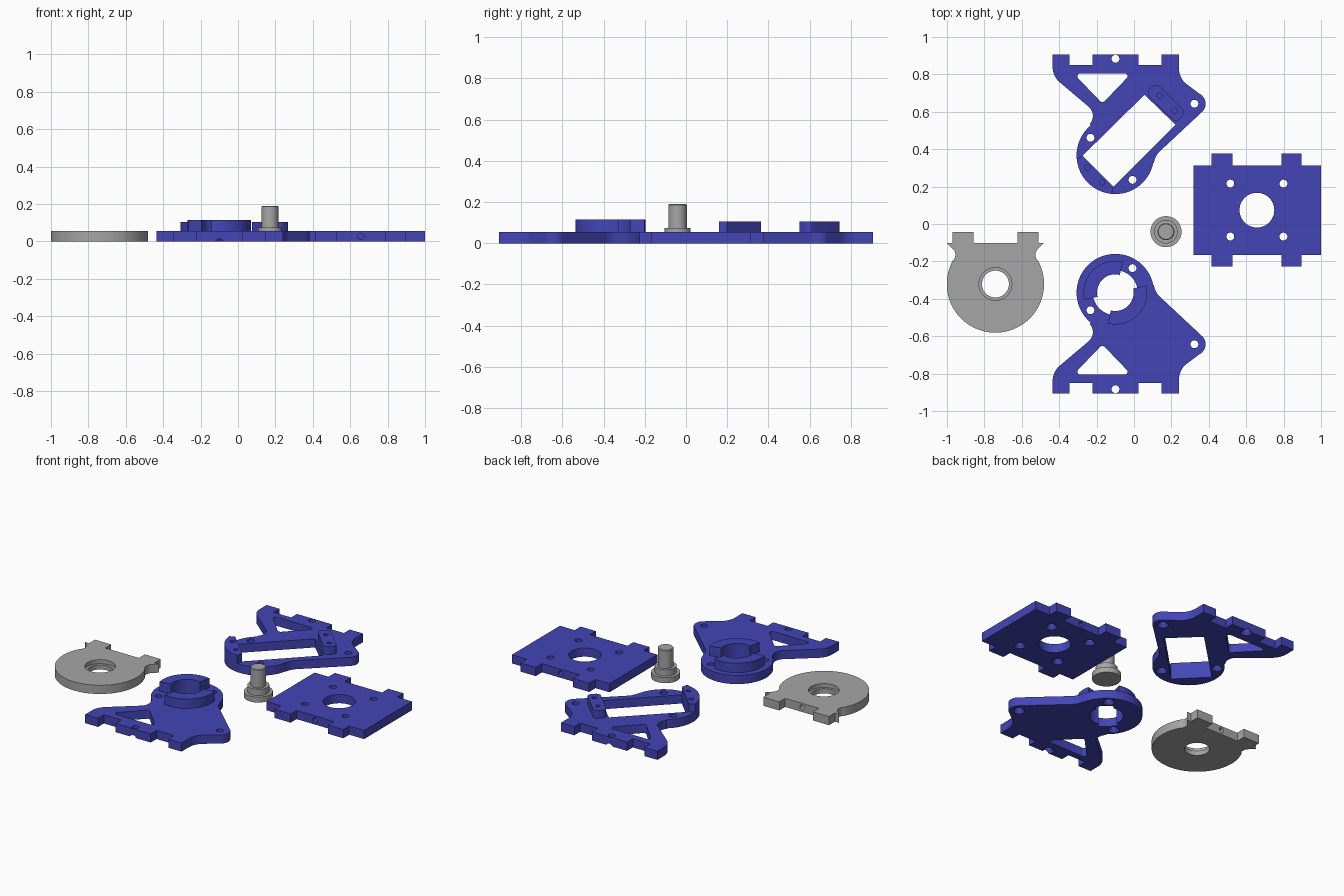
import bpy, bmesh, math

if "Cube" in bpy.data.objects:
    bpy.data.objects.remove(bpy.data.objects["Cube"])

T = 0.055                      # plate thickness


def material(name, rgb):
    m = bpy.data.materials.new(name)
    m.diffuse_color = (*rgb, 1)
    m.use_nodes = True
    m.node_tree.nodes["Principled BSDF"].inputs["Base Color"].default_value = m.diffuse_color
    return m


BLUE = material("blue", (0.056, 0.06, 0.47))
GREY = material("grey", (0.38, 0.38, 0.38))


def arc(cx, cy, r, a0, a1, n=24):
    return [(cx + r * math.cos(math.radians(a0 + (a1 - a0) * i / n)),
             cy + r * math.sin(math.radians(a0 + (a1 - a0) * i / n))) for i in range(n + 1)]


def circle(cx, cy, r, n=32):
    return arc(cx, cy, r, 0, 360, n)[:-1]


def flip(pts):
    return [(x, -y) for x, y in pts]


def smooth(ob):
    bpy.ops.object.select_all(action='DESELECT')
    ob.select_set(True)
    bpy.context.view_layer.objects.active = ob
    bpy.ops.object.shade_smooth_by_angle(angle=math.radians(30))


def plate(name, loops, z0, z1, mat):
    """Extrude an outline (first loop) with holes (other loops)."""
    cu = bpy.data.curves.new(name, 'CURVE')
    cu.dimensions, cu.fill_mode, cu.extrude = '2D', 'BOTH', (z1 - z0) / 2
    for pts in loops:
        s = cu.splines.new('POLY')
        s.points.add(len(pts) - 1)
        for p, (x, y) in zip(s.points, pts):
            p.co = (x, y, 0, 1)
        s.use_cyclic_u = True
    tmp = bpy.data.objects.new("tmp", cu)
    bpy.context.collection.objects.link(tmp)
    dg = bpy.context.evaluated_depsgraph_get()
    me = bpy.data.meshes.new_from_object(tmp.evaluated_get(dg))
    bpy.data.objects.remove(tmp)
    bm = bmesh.new()
    bm.from_mesh(me)
    bmesh.ops.remove_doubles(bm, verts=bm.verts, dist=1e-5)
    bmesh.ops.translate(bm, verts=bm.verts, vec=(0, 0, (z0 + z1) / 2))
    bmesh.ops.recalc_face_normals(bm, faces=bm.faces)
    bm.to_mesh(me)
    bm.free()
    me.materials.clear()
    me.materials.append(mat)
    ob = bpy.data.objects.new(name, me)
    bpy.context.collection.objects.link(ob)
    smooth(ob)
    return ob


def drill(ob, loc, r1, r2, depth, rot=(0, 0, 0)):
    """Cut a cylinder or cone out of a part."""
    bpy.ops.mesh.primitive_cone_add(vertices=32, radius1=r1, radius2=r2, depth=depth,
                                    location=loc, rotation=rot)
    c = bpy.context.object
    c.name = ob.name + "_cutter"
    c.data.materials.append(ob.data.materials[0])
    c.hide_render = True
    c.hide_set(True)
    m = ob.modifiers.new("drill", 'BOOLEAN')
    m.operation, m.object = 'DIFFERENCE', c


def countersink(ob, holes):
    for x, y in holes:
        drill(ob, (x, y, 0.005), 0.04, 0.02, 0.03)


# Shared bracket outline, around the hub circle
CX, CY, R = -0.1, 0.367, 0.207
outline = ([(-0.435, 0.907), (-0.345, 0.907), (-0.345, 0.849), (-0.222, 0.849), (-0.222, 0.907),
            (0.024, 0.907), (0.024, 0.849), (0.147, 0.849), (0.147, 0.907), (0.24, 0.907)]
           + arc(0.355, 0.835, 0.115, 180, 225, 8)
           + arc(0.323, 0.643, 0.06, 45, -45, 12)
           + arc(0.215, 0.31, 0.11, 135, 172, 6)
           + arc(CX, CY, R, -10, -230, 64)
           + arc(-0.285, 0.578, 0.065, -40, 45, 10)
           + arc(-0.325, 0.84, 0.11, 225, 180, 8))
triangle = (arc(-0.288, 0.79, 0.015, 225, 90, 6) + arc(-0.05, 0.79, 0.015, 90, -45, 6)
            + arc(-0.169, 0.67, 0.018, -45, -135, 6))
screw = [(-0.099, 0.883), (0.323, 0.643), (-0.233, 0.461), (-0.008, 0.236)]
holes = [circle(x, y, 0.021) for x, y in screw]

# Servo bracket with slanted window
window = [(0.056, 0.691), (0.222, 0.531), (-0.11, 0.199), (-0.275, 0.365)]
frame = plate("window_bracket", [outline, triangle, window] + holes, 0, T, BLUE)
countersink(frame, screw)


# Raised mounting pads beside the window
def turned(x, y):
    s = math.sqrt(0.5)
    return (0.170 + s * (x + y), 0.648 + s * (y - x))


pad = []
for sx, sy, a in ((1, 1, 0), (-1, 1, 90), (-1, -1, 180), (1, -1, 270)):
    pad += [turned(x, y) for x, y in arc(sx * 0.088, sy * 0.013, 0.025, a, a + 90, 6)]
plate("upper_pad", [pad, circle(0.136, 0.686, 0.014), circle(0.217, 0.606, 0.014)], T, 0.105, BLUE)
plate("lower_pad", [arc(CX, CY, R, 185, 265) + [window[2], window[3]],
                    circle(-0.249, 0.301, 0.014), circle(-0.171, 0.221, 0.014)], T, 0.105, BLUE)

# Hub bracket with bayonet ring
bore = (arc(CX, -CY, 0.098, 76, 193) + arc(CX, -CY, 0.12, 193, 256)
        + arc(CX, -CY, 0.098, 256, 373) + arc(CX, -CY, 0.12, 13, 76))
hub = plate("hub_bracket", [flip(outline), flip(triangle), bore] + [flip(h) for h in holes],
            0, T, BLUE)
countersink(hub, flip(screw))
for i, a in enumerate((76, 256)):
    plate("hub_ring_%d" % (i + 1),
          [arc(CX, -CY, 0.17, a, a + 117, 32) + arc(CX, -CY, 0.098, a + 117, a, 32)],
          T, 0.115, BLUE)

# Motor plate with four tabs
X0, X1, Y0, Y1 = 0.317, 1.0, -0.167, 0.313
base = [(X0, Y0)]
for a, b in ((0.415, 0.527), (0.789, 0.896)):
    base += [(a, Y0), (a, -0.226), (b, -0.226), (b, Y0)]
base += [(X1, Y0), (X1, Y1)]
for a, b in ((0.789, 0.896), (0.415, 0.527)):
    base += [(b, Y1), (b, 0.376), (a, 0.376), (a, Y1)]
base += [(X0, Y1)]
corners = [(x, y) for x in (0.515, 0.799) for y in (-0.067, 0.216)]
motor = plate("motor_plate", [base, circle(0.657, 0.074, 0.093, 48)]
              + [circle(x, y, 0.021) for x, y in corners], 0, T, BLUE)
countersink(motor, corners)
for y in (Y0, Y1):
    drill(motor, (0.657, y, 0.028), 0.016, 0.016, 0.12, (math.pi / 2, 0, 0))

# Round bearing plate
GX, GY = -0.741, -0.321
right = [(0.118, -0.102), (0.118, -0.043), (0.23, -0.043), (0.23, -0.102), (0.259, -0.102)]
neck = arc(0.259, -0.165, 0.045, 140, 215, 8)
half = right + [(x, y) for x, y in neck] + arc(0, GY, 0.26, 29, -90, 48)
disc = [(GX + x, y) for x, y in half] + [(GX - x, y) for x, y in reversed(half[:-1])]
bearing = plate("bearing_plate", [disc, circle(GX, GY, 0.072, 48)], 0, T, GREY)
drill(bearing, (GX, GY, 0.055), 0.088, 0.088, 0.05)
drill(bearing, (GX, -0.1, 0.028), 0.016, 0.016, 0.12, (math.pi / 2, 0, 0))

# Stepped pin
profile = [(0, 0), (0.083, 0), (0.083, 0.035), (0.063, 0.035), (0.063, 0.075),
           (0.045, 0.075), (0.045, 0.186), (0.041, 0.19), (0, 0.19)]
bm = bmesh.new()
vs = [bm.verts.new((r, 0, z)) for r, z in profile]
es = [bm.edges.new(p) for p in zip(vs, vs[1:])]
bmesh.ops.spin(bm, geom=vs + es, cent=(0, 0, 0), axis=(0, 0, 1), angle=2 * math.pi, steps=48)
bmesh.ops.remove_doubles(bm, verts=bm.verts, dist=1e-5)
bmesh.ops.recalc_face_normals(bm, faces=bm.faces)
me = bpy.data.meshes.new("stepped_pin")
bm.to_mesh(me)
bm.free()
me.materials.append(GREY)
pin = bpy.data.objects.new("stepped_pin", me)
pin.location = (0.171, -0.041, 0)
bpy.context.collection.objects.link(pin)
smooth(pin)
